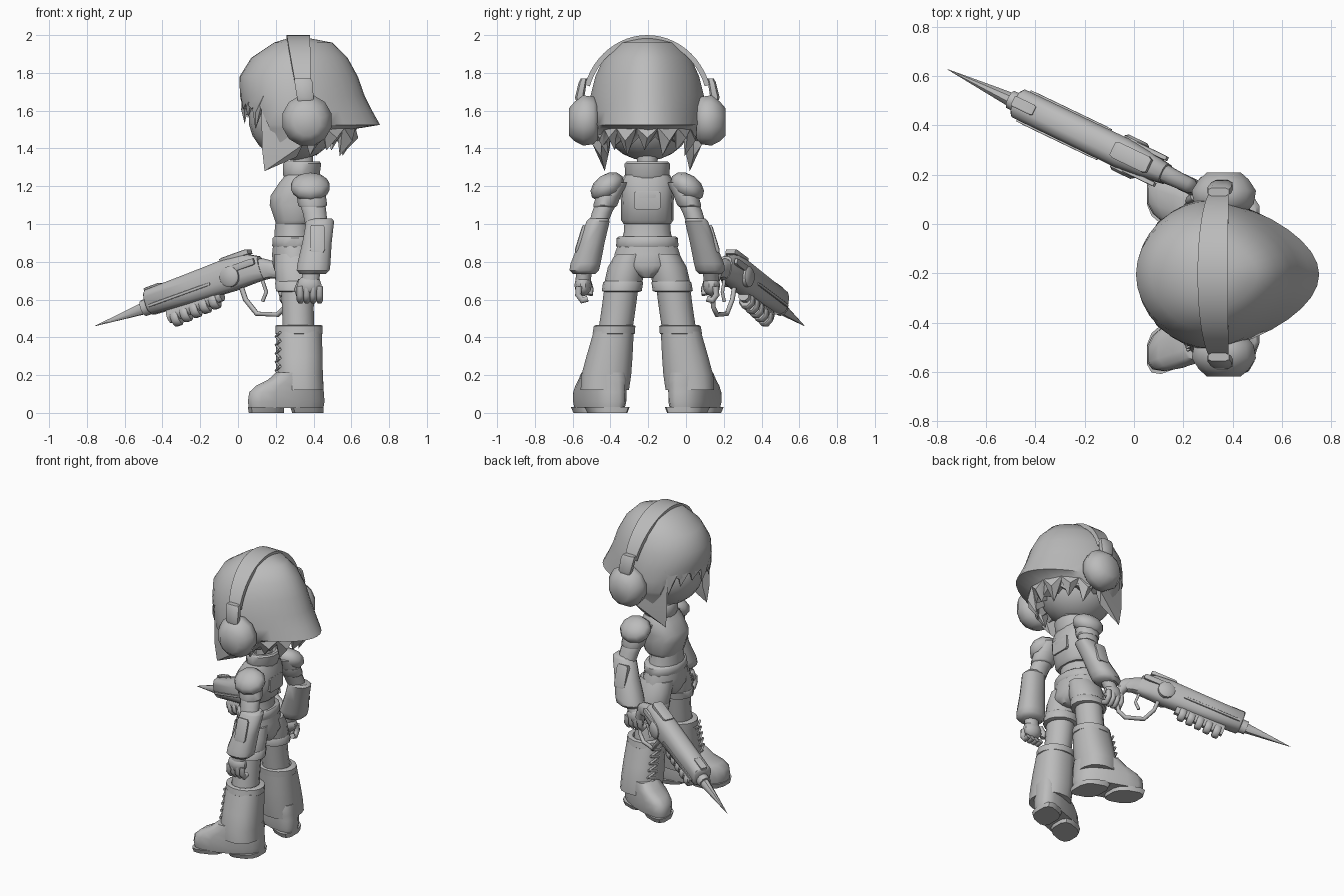
import bpy, bmesh, math
from mathutils import Matrix, Vector

Y0 = -0.205                       # the figure's plane of symmetry
BODY = Matrix.Translation((0, Y0, 0))
grey = bpy.data.materials.new("plain_grey")
grey.diffuse_color = (0.5, 0.5, 0.5, 1)


def finish(name, bm, M=BODY, angle=45):
    bmesh.ops.transform(bm, matrix=M, verts=bm.verts)
    bmesh.ops.recalc_face_normals(bm, faces=bm.faces)
    me = bpy.data.meshes.new(name)
    bm.to_mesh(me)
    bm.free()
    me.materials.append(grey)
    ob = bpy.data.objects.new(name, me)
    bpy.context.collection.objects.link(ob)
    bpy.ops.object.select_all(action='DESELECT')
    ob.select_set(True)
    bpy.context.view_layer.objects.active = ob
    bpy.ops.object.shade_smooth_by_angle(angle=math.radians(angle))
    return ob


def loft(name, rings, n=14, M=BODY, p=1.0, shear=0.0, angle=45):
    """Rings are (z, cx, cy, rx, ry); p < 1 makes the section boxier."""
    bm = bmesh.new()
    loops = []
    for z, cx, cy, rx, ry in rings:
        loop = []
        for i in range(n):
            a = 2 * math.pi * (i + 0.5) / n
            c, s = math.cos(a), math.sin(a)
            x = cx + rx * math.copysign(abs(c) ** p, c)
            y = cy + ry * math.copysign(abs(s) ** p, s) + shear * (0.4 - x)
            loop.append(bm.verts.new((x, y, z)))
        loops.append(loop)
    for a, b in zip(loops, loops[1:]):
        for i in range(n):
            j = (i + 1) % n
            bm.faces.new((a[i], a[j], b[j], b[i]))
    bm.faces.new(loops[0])
    bm.faces.new(loops[-1])
    return finish(name, bm, M, angle)


def ball(name, loc, radii, M=BODY, tilt=0, seg=12):
    bm = bmesh.new()
    bmesh.ops.create_uvsphere(bm, u_segments=seg, v_segments=max(6, seg // 2 + 1), radius=1)
    L = Matrix.Translation(loc) @ Matrix.Rotation(tilt, 4, 'X') @ Matrix.Diagonal((*radii, 1))
    return finish(name, bm, M @ L)


def box(name, loc, size, M=BODY, tilt=0):
    bm = bmesh.new()
    bmesh.ops.create_cube(bm, size=1)
    bmesh.ops.bevel(bm, geom=bm.edges[:], offset=0.1, segments=1, affect='EDGES')
    L = Matrix.Translation(loc) @ Matrix.Rotation(tilt, 4, 'X') @ Matrix.Diagonal((*size, 1))
    return finish(name, bm, M @ L, 30)


def hull(name, pts, M=BODY):
    bm = bmesh.new()
    for q in pts:
        bm.verts.new(q)
    out = bmesh.ops.convex_hull(bm, input=bm.verts)
    inner = [g for g in out["geom_interior"] if isinstance(g, bmesh.types.BMVert)]
    bmesh.ops.delete(bm, geom=inner, context='VERTS')
    return finish(name, bm, M, 40)


def wire(name, pts, r, M=BODY):
    cu = bpy.data.curves.new(name, 'CURVE')
    cu.dimensions = '3D'
    cu.bevel_depth, cu.bevel_resolution, cu.use_fill_caps = r, 1, True
    sp = cu.splines.new('POLY')
    sp.points.add(len(pts) - 1)
    for pt, q in zip(sp.points, pts):
        pt.co = (*(M @ Vector(q)), 1)
    cu.materials.append(grey)
    bpy.context.collection.objects.link(bpy.data.objects.new(name, cu))


# Torso, collar, belt, shorts
loft("waist", [(.88, .30, 0, .11, .15), (.95, .29, 0, .1, .125), (1.05, .295, 0, .095, .118)])
loft("jacket", [(1.0, .30, 0, .1, .125), (1.02, .305, 0, .112, .138), (1.1, .303, 0, .138, .138),
                (1.15, .308, 0, .138, .142), (1.22, .325, 0, .108, .142), (1.26, .335, 0, .085, .12)], p=.8)
box("back_panel", (.432, 0, 1.125), (.02, .14, .1))
loft("collar", [(1.24, .335, 0, .09, .11), (1.26, .335, 0, .1, .118), (1.32, .34, 0, .103, .12),
                (1.33, .34, 0, .095, .11), (1.33, .34, 0, .075, .09), (1.28, .34, 0, .07, .08)])
loft("neck", [(1.26, .345, 0, .055, .055), (1.45, .345, 0, .055, .055)], 10)
loft("belt", [(.875, .30, 0, .115, .16), (.885, .30, 0, .122, .165), (.925, .30, 0, .12, .162), (.935, .30, 0, .11, .15)])
loft("shorts", [(.9, .30, 0, .115, .155), (.84, .30, 0, .122, .177), (.78, .307, 0, .125, .185),
                (.745, .31, 0, .115, .1), (.715, .31, 0, .095, .035)], 16)

for side, tag in ((1, "right"), (-1, "left")):
    S = BODY @ Matrix.Diagonal((1, side, 1, 1))
    # Legs and boots
    loft(tag + "_shorts_leg", [(.84, .305, .085, .115, .085), (.77, .31, .107, .12, .102), (.7, .312, .125, .116, .1),
                               (.66, .315, .132, .11, .1)], M=S)
    loft(tag + "_shorts_cuff", [(.64, .315, .135, .1, .09), (.645, .315, .135, .117, .106),
                                (.69, .313, .128, .12, .106), (.7, .313, .126, .112, .096)], M=S)
    loft(tag + "_leg", [(.68, .315, .135, .09, .09), (.55, .317, .152, .086, .09), (.43, .32, .17, .085, .09)], M=S)
    loft(tag + "_boot", [(.025, .255, .2, .2, .1), (.06, .255, .2, .206, .107), (.11, .257, .2, .2, .108),
                         (.145, .275, .2, .18, .108), (.175, .305, .202, .148, .108), (.215, .325, .205, .125, .1)],
         16, S, .75, .36)
    loft(tag + "_boot_shaft", [(.12, .33, .225, .125, .13), (.2, .325, .217, .126, .134), (.3, .325, .2, .125, .124),
                               (.43, .323, .178, .122, .108)], 16, S, .85)
    loft(tag + "_boot_rim", [(.415, .323, .18, .12, .105), (.42, .323, .178, .128, .114), (.46, .323, .173, .128, .112),
                             (.465, .323, .173, .12, .1), (.465, .323, .173, .09, .09), (.44, .323, .173, .085, .085)], 16, S)
    loft(tag + "_toe_sole", [(0, .15, .2, .095, .09), (.03, .148, .2, .098, .102)], 12, S, .7, .36)
    loft(tag + "_heel_sole", [(0, .37, .2, .085, .095), (.03, .365, .2, .09, .108)], 12, S, .65, .36)
    for k in range(5):
        z = .2 + .045 * k
        c = .25 - .011 * k
        for d in (-1, 1):
            wire(tag + "_lace", [(.222, c - .06 * d, z), (.202, c, z + .025), (.222, c + .06 * d, z + .045)], .008, S)

    # Arms; the right hand reaches forward to hold the gun
    f = .09 if side == 1 else 0
    ball(tag + "_shoulder_pad", (.383, .212, 1.197), (.107, .098, .066), S, -.6, 10)
    loft(tag + "_upper_arm", [(1.22, .37, .15, .07, .05), (1.15, .385, .2, .075, .062),
                              (1.06, .405, .24, .065, .055), (.97, .42, .27, .06, .05)], 12, S)
    loft(tag + "_arm_band", [(1.09, .395, .226, .07, .06), (1.1, .395, .222, .08, .066), (1.15, .388, .205, .08, .068)], 12, S)
    loft(tag + "_forearm_guard", [(1.03, .437, .257, .06, .05), (1.015, .435, .26, .076, .063),
                                  (.9, .418 - f * .3, .294, .08, .07), (.79, .402 - f * .6, .327, .09, .082),
                                  (.755, .398 - f * .7, .334, .09, .08), (.735, .395 - f * .7, .335, .07, .06)],
         12, S, .85)
    box(tag + "_forearm_plate", (.42 - f * .3, .348, .92), (.08, .035, .15), S, .3)
    loft(tag + "_wrist", [(.75, .39 - f * .7, .335, .05, .042), (.69, .38 - f, .34, .05, .04)], 10, S)
    ball(tag + "_palm", (.378 - f, .34, .675), (.068, .046, .058), S, seg=10)
    for k in range(4):
        x = .33 + .034 * k - f
        wire(tag + "_finger", [(x, .362, .67), (x, .366, .625), (x, .345, .595), (x, .315, .605)], .019, S)
    wire(tag + "_thumb", [(.335 - f, .315, .7), (.315 - f, .3, .655), (.325 - f, .305, .625)], .018, S)

    # Headphone cups and brackets
    C = S @ Matrix(((1, 0, 0, .365), (0, 0, 1, 0), (0, 1, 0, 1.548), (0, 0, 0, 1)))
    loft(tag + "_ear_cup", [(.26, 0, 0, .1, .1), (.285, 0, 0, .125, .13), (.34, 0, 0, .135, .138),
                            (.385, 0, -.005, .105, .108), (.415, 0, -.008, .07, .075)], 12, C, angle=60)
    loft(tag + "_band_bracket", [(1.64, .358, .352, .04, .022), (1.67, .356, .358, .046, .026),
                                 (1.75, .347, .342, .05, .022), (1.77, .343, .335, .045, .018)], 8, S, .6)

# Headband ribbon
bm = bmesh.new()
prev = None
for i in range(25):
    a = math.radians(18 + 144 * i / 24)
    t = math.sin(a)
    cx, hw = .355 - .035 * t, .03 + .032 * t
    sec = [bm.verts.new((cx + h, (.347 - d) * math.cos(a), 1.62 + (.38 - d) * t))
           for d, h in ((0, -hw), (0, hw), (.027, hw), (.027, -hw))]
    if prev:
        for k in range(4):
            bm.faces.new((prev[k], prev[k - 1], sec[k - 1], sec[k]))
    else:
        bm.faces.new(sec)
    prev = sec
bm.faces.new(prev)
finish("headband", bm)

# Head, then hair dome: rows are (z, front x, back x, half width).
# The last rows tuck under the back lip and run on down at the sides.
ball("head", (.295, 0, 1.56), (.24, .24, .225), seg=20)
rows = [(1.985, .27, .37, .06), (1.96, .19, .5, .15), (1.88, .07, .58, .23), (1.78, .008, .635, .275),
        (1.68, .01, .67, .3), (1.6, .02, .71, .306), (1.525, .03, .752, .306),
        (1.505, .045, .63, .298), (1.42, .06, .58, .275)]
bm = bmesh.new()
N, loops = 32, []
for k, (z, xf, xb, w) in enumerate(rows):
    loop = []
    for i in range(N):
        a = 2 * math.pi * i / N
        c, s = math.cos(a), math.sin(a)
        x = .32 - c * ((.32 - xf) if c > 0 else (xb - .32))
        zz = max(z, 1.64 - .03 * (i % 2)) if c > .6 else z      # fringe ends higher
        if k == len(rows) - 1 and c <= .6:
            zz += .04 * (i % 2)                                 # ragged ends
        loop.append(bm.verts.new((x, w * s * (1 - .22 * max(0, -c)), zz)))
    loops.append(loop)
for a, b in zip(loops, loops[1:]):
    for i in range(N):
        j = (i + 1) % N
        bm.faces.new((a[i], a[j], b[j], b[i]))
centre = bm.verts.new((.36, 0, 1.52))
for i in range(N):
    bm.faces.new((loops[-1][i], loops[-1][(i + 1) % N], centre))
bm.faces.new(loops[0])
finish("hair_cap", bm, angle=50)


def H(deg, r, z):
    a = math.radians(deg)
    c = math.cos(a)
    return (.32 - c * r * (.3 if c > 0 else .36), .305 * math.sin(a) * r, z)


def strand(name, a, half, top, tip, skew=0, r=.99, rt=.9):
    hull(name, [H(a - half, r, top), H(a + half, r, top), H(a - half, r - .12, top),
                H(a + half, r - .12, top), H(a, r + .02, (top + tip) / 2), H(a + skew, rt, tip)])


# Fringe, nape spikes and side locks
for a, tip in ((-42, 1.5), (-25, 1.56), (-8, 1.53), (10, 1.57), (27, 1.55), (43, 1.5)):
    strand("fringe_strand", a, 10, 1.68, tip, 5, 1.0, .95)
for k, a in enumerate((108, 130, 154, 180, 206, 230, 252)):
    strand("nape_strand", a, 15, 1.52, 1.36 + .03 * (k % 2), 4, .86, .7)
for s in (1, -1):
    hull("side_lock", [H(s * a, r, z) for a, r, z in (
        (49, 1, 1.66), (98, .99, 1.6), (49, .85, 1.66), (98, .85, 1.6), (50, 1, 1.4), (94, .95, 1.42),
        (50, .85, 1.4), (94, .8, 1.42), (51, .95, 1.28), (88, .8, 1.355))])

# Gun frame: local z runs from spike tip to the rear, local y is up
D = Vector((1, -.48, .36)).normalized()
X = Vector((0, 0, 1)).cross(D).normalized()
U = D.cross(X)
G = Matrix.Translation((-.757, .628, .46)) @ Matrix((X, U, D)).transposed().to_4x4()
loft("gun_spike", [(0, 0, 0, .001, .001), (.31, 0, 0, .032, .034)], 8, G)
loft("gun_muzzle", [(.3, 0, .002, .04, .044), (.36, 0, .002, .042, .046)], 10, G)
loft("gun_body", [(.34, 0, .02, .054, .06), (.35, 0, .02, .064, .07), (.6, 0, .015, .065, .08),
                  (.84, 0, .012, .066, .09), (.95, 0, .01, .056, .085), (1.03, 0, -.01, .042, .065)], 12, G, .7)
loft("gun_rear", [(.96, 0, .0, .045, .07), (1.06, 0, -.025, .036, .055), (1.13, 0, -.06, .032, .045),
                  (1.15, 0, -.07, .022, .03)], 10, G, .8)
box("gun_front_sight", (0, .085, .39), (.045, .03, .1), G)
box("gun_top_plate", (0, .095, .9), (.07, .03, .17), G)
for s in (1, -1):
    box("gun_side_rail", (s * .064, -.005, .55), (.014, .016, .38), G)
    box("gun_side_fin", (s * .058, .03, .94), (.02, .035, .16), G)
    loft("gun_side_disc", [(0, 0, 0, .055, .055), (.07, 0, 0, .055, .055), (.08, 0, 0, .042, .042)], 14,
         G @ Matrix.Translation((0, -.005, .86)) @ Matrix.Rotation(s * math.pi / 2, 4, 'Y'))
loft("gun_fore_grip", [(.43, 0, -.085, .034, .04), (.76, 0, -.075, .032, .032)], 8, G)
for k in range(5):
    t, y = .47 + .06 * k, -.106 + .004 * k
    loft("gun_grip_rib", [(t - .022, 0, y, .034, .04), (t - .014, 0, y, .042, .048),
                          (t + .014, 0, y, .042, .048), (t + .022, 0, y, .034, .04)], 8, G)


# Handle and trigger guard hang straight down below the barrel line
def under(name, pts, r):
    wire(name, [(x, .628 - .48 * (x + .757), z) for x, z in pts], r, Matrix())


under("gun_handle", ((.19, .77), (.245, .7), (.265, .63)), .034)
under("trigger_guard", ((.02, .66), (.04, .6), (.1, .525), (.21, .52), (.25, .56), (.26, .64)), .014)
under("trigger", ((.13, .7), (.15, .64), (.13, .59)), .01)
